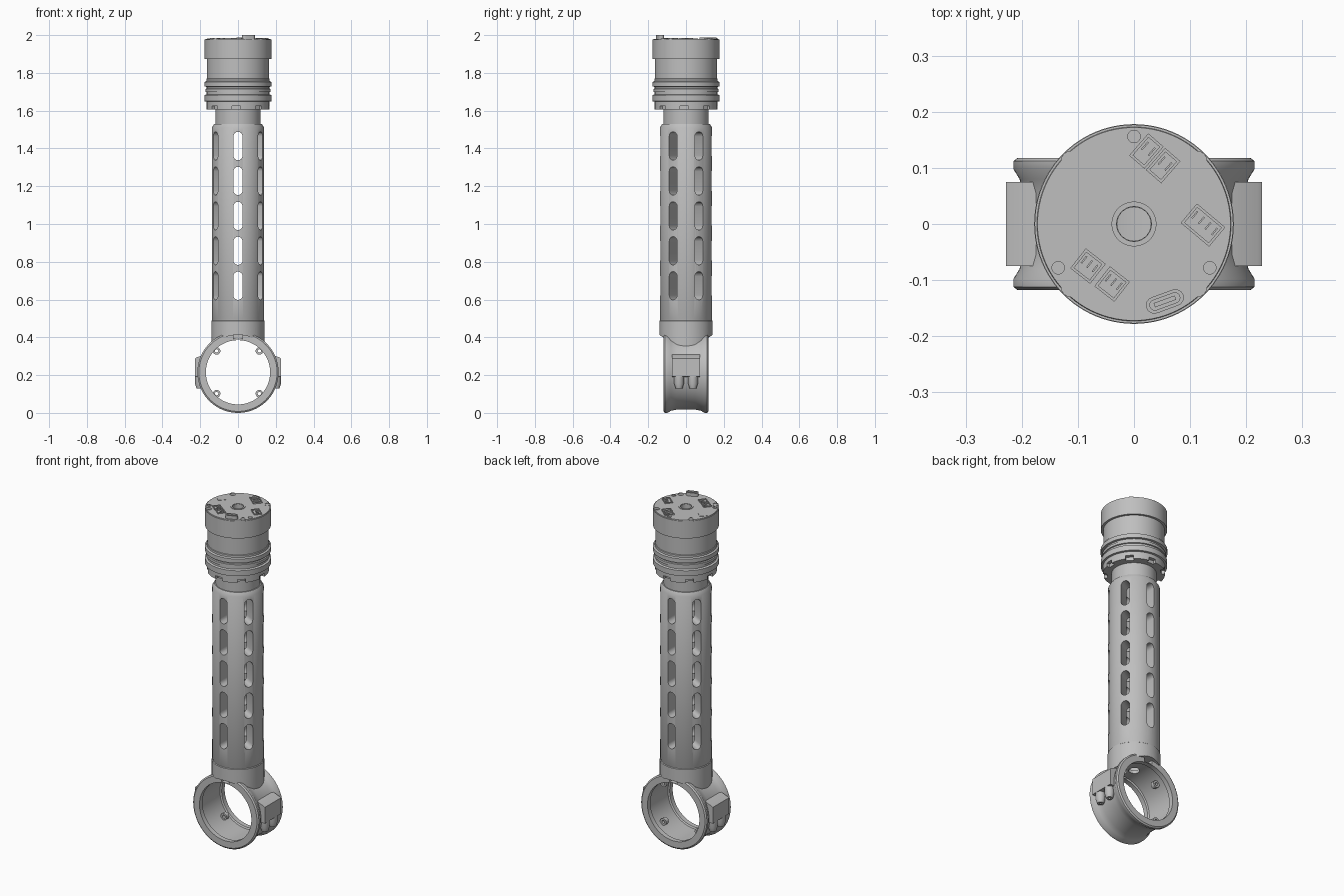
import bpy, bmesh
from math import pi, sin, cos, radians
from mathutils import Matrix, Vector

cube = bpy.data.objects.get("Cube")
if cube:
    bpy.data.objects.remove(cube, do_unlink=True)

grey = bpy.data.materials.new("plain grey")
grey.use_nodes = True
COLOUR = (0.52, 0.52, 0.52, 1)
grey.diffuse_color = COLOUR
grey.node_tree.nodes["Principled BSDF"].inputs["Base Color"].default_value = COLOUR

T = Matrix.Translation
ALONG_Y = Matrix.Rotation(-pi / 2, 4, 'X')


def lathe(bm, profile, matrix=Matrix(), steps=64):
    """Spin a closed (radius, height) outline into a solid."""
    rings = []
    for i in range(steps):
        a = 2 * pi * i / steps
        rings.append([bm.verts.new(matrix @ Vector((r * cos(a), r * sin(a), z)))
                      for r, z in profile])
    n = len(profile)
    for i in range(steps):
        p, q = rings[i], rings[(i + 1) % steps]
        for j in range(n):
            k = (j + 1) % n
            bm.faces.new((p[j], q[j], q[k], p[k]))


def prism(bm, points, low, high, matrix=Matrix()):
    """Extrude a flat outline from low to high along local z."""
    a = [bm.verts.new(matrix @ Vector((x, y, low))) for x, y in points]
    b = [bm.verts.new(matrix @ Vector((x, y, high))) for x, y in points]
    bm.faces.new(a)
    bm.faces.new(b)
    for i in range(len(a)):
        j = (i + 1) % len(a)
        bm.faces.new((a[i], a[j], b[j], b[i]))


def rect(w, d):
    return [(-w / 2, -d / 2), (w / 2, -d / 2), (w / 2, d / 2), (-w / 2, d / 2)]


def circle(r, n=24):
    return [(r * cos(2 * pi * i / n), r * sin(2 * pi * i / n)) for i in range(n)]


def stadium(w, h, n=8):
    """Upright slot outline with round ends."""
    r, s = w / 2, h / 2 - w / 2
    return [(r * cos(pi * i / n + e * pi), r * sin(pi * i / n + e * pi) + (s, -s)[e])
            for e in (0, 1) for i in range(n + 1)]


def finish(name, bm):
    bmesh.ops.recalc_face_normals(bm, faces=bm.faces)
    mesh = bpy.data.meshes.new(name)
    bm.to_mesh(mesh)
    bm.free()
    mesh.materials.append(grey)
    ob = bpy.data.objects.new(name, mesh)
    bpy.context.collection.objects.link(ob)
    smooth(ob)
    return ob


def smooth(ob):
    ob.data.shade_smooth()
    ob.data.set_sharp_from_angle(angle=radians(32))


def cut(ob, bm):
    """Subtract the cutter from the object and discard it."""
    cutter = finish("cutter", bm)
    cutter.hide_render = True
    mod = ob.modifiers.new("cut", 'BOOLEAN')
    mod.operation, mod.solver, mod.object = 'DIFFERENCE', 'EXACT', cutter
    dg = bpy.context.evaluated_depsgraph_get()
    mesh = bpy.data.meshes.new_from_object(ob.evaluated_get(dg))
    ob.modifiers.clear()
    ob.data = mesh
    bpy.data.objects.remove(cutter, do_unlink=True)
    smooth(ob)


RING_Z = 0.215
TOP = 1.98

# Hollow arm tube: lower collar, seam groove, shaft, chamfer and neck
bm = bmesh.new()
lathe(bm, [(.06, .2), (.141, .2), (.141, .487), (.137, .49), (.137, .495), (.1385, .498),
           (.1385, 1.51), (.126, 1.53), (.12, 1.53), (.12, 1.63), (.06, 1.63)])
tube = finish("arm_tube", bm)

# Six columns of five long slots
bm = bmesh.new()
for col in range(6):
    turn = Matrix.Rotation(col * pi / 3, 4, 'Z') @ Matrix.Rotation(pi / 2, 4, 'X')
    for row in range(5):
        z = 1.413 - .185 * row
        outline = [(x, y + z) for x, y in stadium(.048, .15)]
        prism(bm, outline, .055, .2, turn)
cut(tube, bm)

# Saddle where the tube sits on the ring
bm = bmesh.new()
prism(bm, circle(.198, 96), -.3, .3, T((0, 0, RING_Z)) @ ALONG_Y)
cut(tube, bm)

# Clamp ring with two flanges and a waisted middle
outer = [(.207, -.118), (.215, -.112), (.215, -.098), (.204, -.08), (.198, -.05), (.196, 0)]
inner = [(.178, .085), (.17, .09), (.17, .118)]
profile = outer + [(r, -y) for r, y in outer[-2::-1]]
profile += inner[::-1] + [(r, -y) for r, y in inner]
bm = bmesh.new()
lathe(bm, profile, T((0, 0, RING_Z)) @ ALONG_Y, 96)
ring = finish("clamp_ring", bm)

# Flange notches and cable hole at the top of the ring
bm = bmesh.new()
for side in (-1, 1):
    prism(bm, rect(.05, .06), .388, .45, T((0, side * .115, 0)))
prism(bm, circle(.03), .35, .45)
cut(ring, bm)

# Four screw lugs inside the ring
bm = bmesh.new()
for i in range(4):
    a = pi / 4 + i * pi / 2
    spot = T((.16 * cos(a), .04, RING_Z + .16 * sin(a)))
    lathe(bm, [(.009, -.012), (.02, -.012), (.02, .012), (.009, .012)], spot @ ALONG_Y, 20)
finish("ring_lugs", bm)

# Side pads with two screw barrels beneath each
for side, name in ((1, "left"), (-1, "right")):
    bm = bmesh.new()
    pad = [(side * x, z) for x, z in
           ((.175, .31), (.22, .293), (.228, .287), (.228, .192), (.18, .19))]
    prism(bm, pad, -.075, .075, Matrix.Rotation(pi / 2, 4, 'X'))
    finish(name + "_pad", bm)
    bm = bmesh.new()
    for y in (-.037, .037):
        lathe(bm, [(.006, .13), (.018, .13), (.026, .155), (.026, .2), (.006, .2)],
              T((side * .202, y, 0)), 24)
    finish(name + "_pad_barrels", bm)

# Motor head with cap and bands
bm = bmesh.new()
lathe(bm, [(.03, 1.605), (.166, 1.605), (.166, 1.648), (.177, 1.65), (.177, 1.682),
           (.166, 1.686), (.166, 1.698), (.172, 1.7), (.172, 1.715), (.166, 1.718),
           (.166, 1.726), (.178, 1.728), (.178, 1.752), (.168, 1.756), (.168, 1.768),
           (.164, 1.77), (.164, 1.873), (.177, 1.873), (.177, 1.976), (.173, 1.976),
           (.172, TOP), (.03, TOP)], steps=96)
head = finish("motor_head", bm)
bm = bmesh.new()
for i in range(8):
    prism(bm, rect(.044, .06), 1.59, 1.625,
          Matrix.Rotation(i * pi / 4 - .06, 4, 'Z') @ T((0, -.175, 0)))
cut(head, bm)

# Raised collars on the top plate
bm = bmesh.new()
lathe(bm, [(.031, TOP - .01), (.04, TOP - .01), (.04, TOP + .003), (.031, TOP + .003)], steps=40)
finish("centre_collar", bm)
bm = bmesh.new()
for x in (-.113, .113):
    for y in (-.113, .113):
        lathe(bm, [(.012, TOP - .01), (.017, TOP - .01), (.017, TOP + .002), (.012, TOP + .002)],
              T((x, y, 0)), 24)
finish("corner_collars", bm)

# Cross-head screws
bm = bmesh.new()
for i in range(3):
    a = pi / 2 + i * 2 * pi / 3
    spot = T((.156 * cos(a), .156 * sin(a), TOP))
    prism(bm, circle(.012, 20), -.005, .004, spot)
    for turn in (.4, .4 + pi / 2):
        prism(bm, rect(.014, .003), .003, .0055, spot @ Matrix.Rotation(turn, 4, 'Z'))
finish("top_screws", bm)


def connector(name, x, y, w, d, h, angle, pins):
    """Open-topped socket with a row of pins."""
    m = T((x, y, TOP)) @ Matrix.Rotation(radians(angle), 4, 'Z')
    bm = bmesh.new()
    wall = .005
    for s in (-1, 1):
        prism(bm, rect(w, wall), -.004, h, m @ T((0, s * (d - wall) / 2, 0)))
        prism(bm, rect(wall, d - 2 * wall), -.004, h, m @ T((s * (w - wall) / 2, 0, 0)))
    for i in range(pins):
        px = (i - (pins - 1) / 2) * (w - 4 * wall) / max(pins - 1, 1)
        prism(bm, rect(.003, d * .35), -.002, h * .7, m @ T((px, d * .1, 0)))
    finish(name, bm)


connector("back_socket_a", .022, .13, .036, .052, .007, -41, 2)
connector("back_socket_b", .052, .104, .036, .052, .007, -41, 2)
connector("left_socket", .123, -.002, .066, .045, .006, -40, 4)
connector("front_socket_a", -.082, -.075, .045, .045, .006, -38, 3)
connector("front_socket_b", -.039, -.107, .045, .045, .006, -38, 3)

# Tall rounded port and flat chip
bm = bmesh.new()
m = T((.055, -.138, TOP)) @ Matrix.Rotation(radians(-70), 4, 'Z')
prism(bm, stadium(.03, .07), -.004, .02, m)
port = finish("tall_port", bm)
bm = bmesh.new()
prism(bm, stadium(.018, .056), .006, .03, m)
cut(port, bm)
bm = bmesh.new()
prism(bm, rect(.008, .04), .004, .015, m)
finish("port_tongue", bm)
bm = bmesh.new()
prism(bm, rect(.044, .044), -.004, .002, T((-.132, .032, TOP)) @ Matrix.Rotation(.8, 4, 'Z'))
finish("flat_chip", bm)
